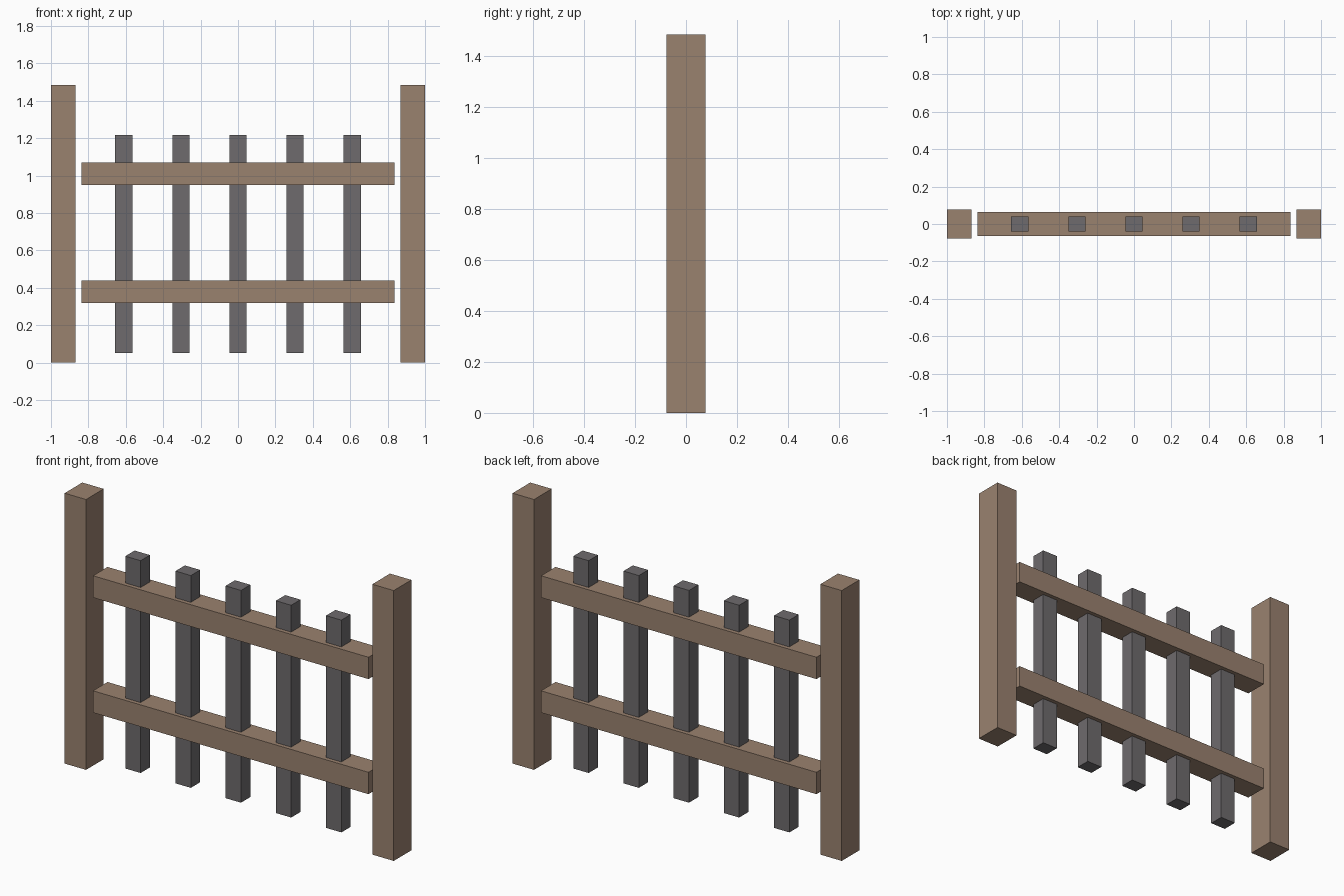
import bpy

if "Cube" in bpy.data.objects:
    bpy.data.objects.remove(bpy.data.objects["Cube"])


def material(name, rgb):
    m = bpy.data.materials.new(name)
    m.diffuse_color = (*rgb, 1)
    m.use_nodes = True
    m.node_tree.nodes["Principled BSDF"].inputs["Base Color"].default_value = m.diffuse_color
    return m


def box(name, centre, size, mat):
    bpy.ops.mesh.primitive_cube_add(size=1, location=centre)
    o = bpy.context.object
    o.name = name
    o.scale = size
    bpy.ops.object.transform_apply(location=False, rotation=False, scale=True)
    o.data.materials.append(mat)
    return o


wood = material("wood", (0.323, 0.223, 0.159))
iron = material("iron", (0.156, 0.147, 0.153))

# End posts
POST_W, POST_D, POST_H = 0.13, 0.153, 1.485
for side, s in (("left", -1), ("right", 1)):
    box(f"post_{side}", (s * (1 - POST_W / 2), 0, POST_H / 2),
        (POST_W, POST_D, POST_H), wood)

# Horizontal rails, stopping just short of the posts
for name, z in (("lower", 0.378), ("upper", 1.01)):
    box(f"rail_{name}", (0, 0, z), (1.674, 0.126, 0.12), wood)

# Vertical bars running through both rails
BAR_BOTTOM, BAR_TOP = 0.051, 1.217
for i in range(5):
    box(f"bar_{i + 1}", ((i - 2) * 0.305, 0, (BAR_BOTTOM + BAR_TOP) / 2),
        (0.093, 0.081, BAR_TOP - BAR_BOTTOM), iron)
